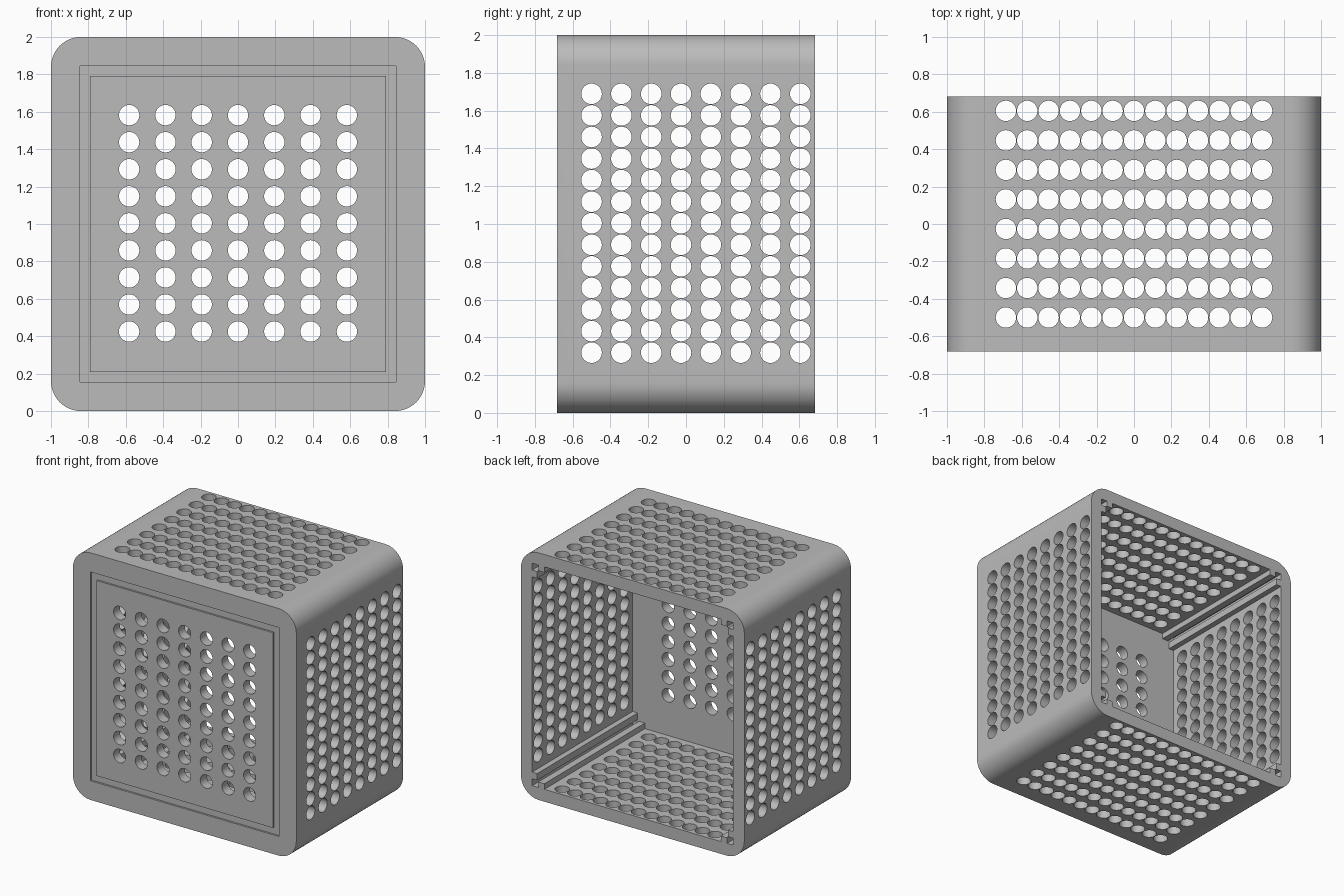
import bpy, bmesh
from math import radians
from mathutils import Matrix

if "Cube" in bpy.data.objects:
    bpy.data.objects.remove(bpy.data.objects["Cube"])

DEPTH, WALL, FRONT, CORNER = 1.365, 0.1, 0.08, 0.16
Y0, Y1 = -DEPTH / 2, DEPTH / 2
INNER = 1 - WALL                 # half width of the cavity
RECESS, PANEL, GROOVE = 0.845, 0.79, 0.015
HOLE = 0.0545

grey = bpy.data.materials.new("mid grey")
grey.use_nodes = True
colour = (0.5, 0.5, 0.5, 1)
grey.diffuse_color = colour
grey.node_tree.nodes["Principled BSDF"].inputs["Base Color"].default_value = colour


def make(name, bm):
    mesh = bpy.data.meshes.new(name)
    bmesh.ops.recalc_face_normals(bm, faces=bm.faces)
    bm.to_mesh(mesh)
    bm.free()
    mesh.materials.append(grey)
    obj = bpy.data.objects.new(name, mesh)
    bpy.context.collection.objects.link(obj)
    return obj


def box(name, x0, x1, y0, y1, z0, z1, corner=0):
    """Box between limits, optionally with its four long y edges rounded."""
    bm = bmesh.new()
    bmesh.ops.create_cube(bm, size=1)
    for v in bm.verts:
        v.co.x = x1 if v.co.x > 0 else x0
        v.co.y = y1 if v.co.y > 0 else y0
        v.co.z = z1 if v.co.z > 0 else z0
    if corner:
        edges = [e for e in bm.edges
                 if abs(e.verts[0].co.y - e.verts[1].co.y) > 0.1]
        bmesh.ops.bevel(bm, geom=edges, offset=corner, segments=12,
                        profile=0.5, affect='EDGES')
    return make(name, bm)


def spread(first, last, count):
    return [first + (last - first) * i / (count - 1) for i in range(count)]


def drills(name, axis, centres, length):
    """Grid of cylinders along one axis, used to cut holes."""
    turn = {"x": Matrix.Rotation(radians(90), 4, 'Y'),
            "y": Matrix.Rotation(radians(90), 4, 'X'),
            "z": Matrix.Identity(4)}[axis]
    bm = bmesh.new()
    for c in centres:
        bmesh.ops.create_cone(bm, cap_ends=True, segments=32, radius1=HOLE,
                              radius2=HOLE, depth=length,
                              matrix=Matrix.Translation(c) @ turn)
    cutter = make(name, bm)
    cutter.hide_render = True
    return cutter


def cut(obj, cutter):
    bpy.context.view_layer.objects.active = obj
    mod = obj.modifiers.new("cut", 'BOOLEAN')
    mod.operation, mod.solver, mod.object = 'DIFFERENCE', 'EXACT', cutter
    bpy.ops.object.modifier_apply(modifier=mod.name)


# Rounded shell, open at the back, with a shallow recess in the front
shell = box("shell", -1, 1, Y0, Y1, 0, 2, CORNER)
cavity = box("cavity_cutter", -INNER, INNER, Y0 + FRONT, Y1 + 0.2,
             1 - INNER, 1 + INNER)
recess = box("recess_cutter", -RECESS, RECESS, Y0 - 0.1, Y0 + GROOVE,
             1 - RECESS, 1 + RECESS)

# Front panel filling the recess, leaving a groove round it
panel = box("front_panel", -PANEL, PANEL, Y0, Y0 + GROOVE,
            1 - PANEL, 1 + PANEL)

# Ventilation holes through front, sides, top and bottom
rows = spread(-0.5, 0.605, 8)
cols = spread(-0.685, 0.685, 13)
front_drill = drills("front_hole_cutter", "y", [
    (x, Y0, z) for x in spread(-0.582, 0.582, 7)
    for z in spread(0.425, 1.582, 9)], 0.4)
side_drill = drills("side_hole_cutter", "x", [
    (0, y, 1.004 + c) for y in rows for c in cols], 2.4)
top_drill = drills("top_hole_cutter", "z", [
    (c, y, 1) for y in rows for c in cols], 2.4)

cutters = [cavity, recess, front_drill, side_drill, top_drill]
for cutter in cutters:
    cut(shell, cutter)
cut(panel, front_drill)
for cutter in cutters:
    bpy.data.objects.remove(cutter)

# Guide rails running front to back beside every inner corner
RISE = 0.045
for sx, side in ((1, "left"), (-1, "right")):
    for sz, level in ((1, "upper"), (-1, "lower")):
        a, b = sorted((sx * PANEL, sx * RECESS))
        c, d = sorted((1 + sz * INNER, 1 + sz * (INNER - RISE)))
        box(f"{level}_{side}_flat_rail", a, b, Y0 + FRONT, Y1, c, d)
        a, b = sorted((sx * INNER, sx * (INNER - RISE)))
        c, d = sorted((1 + sz * PANEL, 1 + sz * RECESS))
        box(f"{level}_{side}_wall_rail", a, b, Y0 + FRONT, Y1, c, d)

# Smooth the rounded corners and hole walls, keep the edges sharp
bpy.ops.object.select_all(action='DESELECT')
for obj in (shell, panel):
    obj.select_set(True)
bpy.context.view_layer.objects.active = shell
bpy.ops.object.shade_smooth_by_angle(angle=radians(30))
